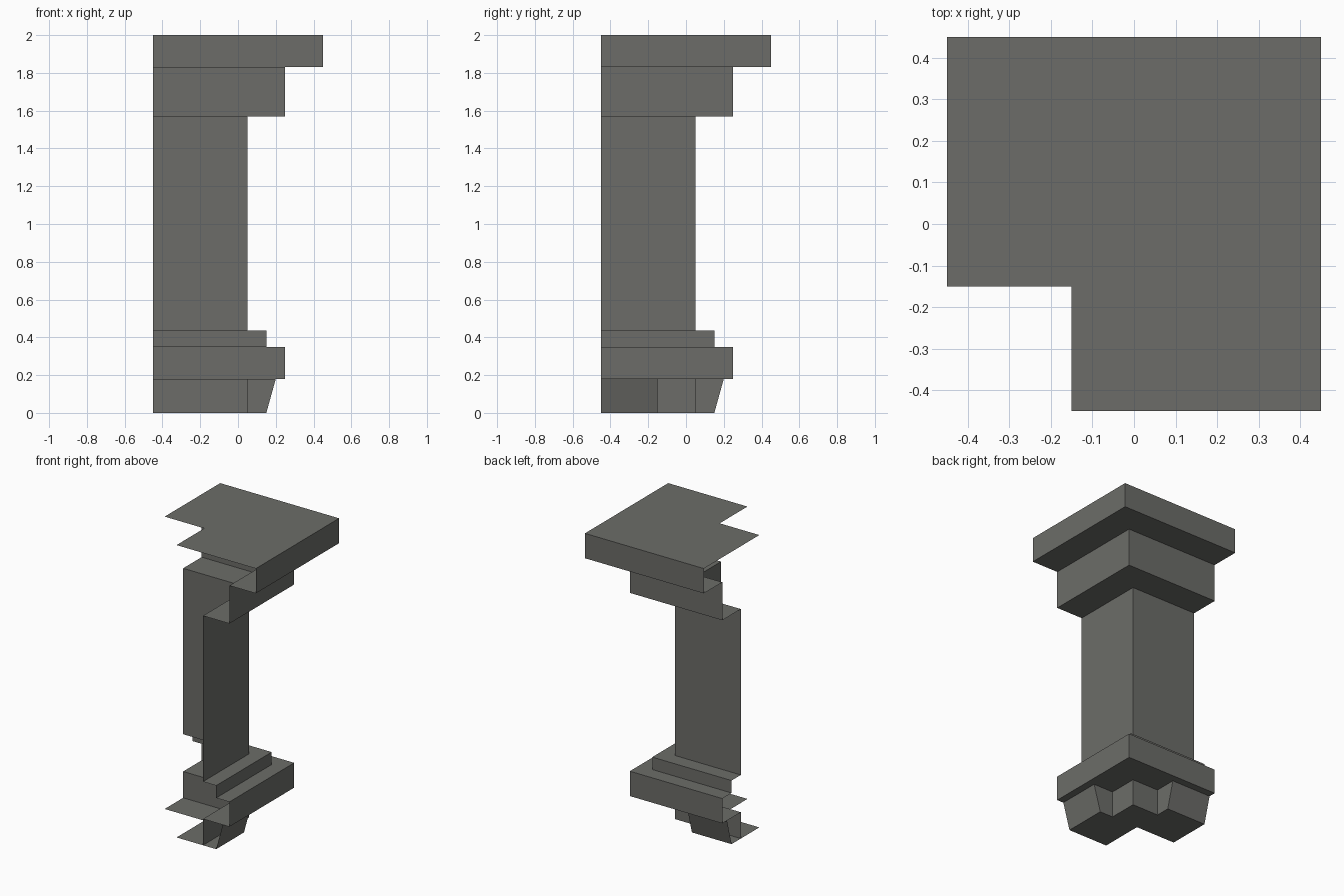
import bpy, bmesh

if "Cube" in bpy.data.objects:
    bpy.data.objects.remove(bpy.data.objects["Cube"])

stone = bpy.data.materials.new("dark grey stone")
stone.diffuse_color = (0.15, 0.152, 0.14, 1)
stone.use_nodes = True
stone.node_tree.nodes["Principled BSDF"].inputs["Base Color"].default_value = stone.diffuse_color
E = -0.45   # open ends of both wings
N = -0.15   # inner corner of the L


def make(name, polys):
    """Build an object from a list of polygons (lists of points)."""
    bm = bmesh.new()
    for p in polys:
        bm.faces.new([bm.verts.new(v) for v in p])
    bmesh.ops.remove_doubles(bm, verts=bm.verts, dist=1e-5)
    me = bpy.data.meshes.new(name)
    bm.to_mesh(me)
    bm.free()
    me.materials.append(stone)
    ob = bpy.data.objects.new(name, me)
    bpy.context.collection.objects.link(ob)
    return ob


def both_wings(polys):
    """Add the copy mirrored over the x = y diagonal."""
    return polys + [[(y, x, z) for x, y, z in reversed(p)] for p in polys]


def sweep(name, profile):
    """Run an (offset, height) profile around the outer corner, open at the ends."""
    polys = []
    for (a, z0), (b, z1) in zip(profile, profile[1:]):
        polys.append([(a, E, z0), (b, E, z1), (b, b, z1), (a, a, z0)])
    return make(name, both_wings(polys))


# Moulded outer shell, from top to bottom
sweep("cornice", [(.45, 2), (.45, 1.83), (.25, 1.83), (.25, 1.57), (.05, 1.57)])
sweep("shaft", [(.05, 1.57), (.05, .435)])
sweep("plinth", [(.05, .435), (.15, .435), (.15, .35), (.25, .35), (.25, .18), (.05, .18)])
sweep("base_wall", [(.05, .18), (.05, 0)])

# L-shaped top slab
make("top_slab", [[(E, N, 2), (N, N, 2), (N, E, 2), (.45, E, 2), (.45, .45, 2), (E, .45, 2)]])

# L-shaped underside of the base
make("base_bottom", [[(E, N, 0), (E, .05, 0), (.05, .05, 0), (.05, E, 0), (N, E, 0), (N, N, 0)]])

# Splayed feet, one on each wing
make("feet", both_wings([
    [(.15, E, 0), (.15, N, 0), (.2, N, .18), (.2, E, .18)],
    [(.05, N, 0), (.05, N, .18), (.2, N, .18), (.15, N, 0)],
    [(.05, E, 0), (.05, N, 0), (.15, N, 0), (.15, E, 0)],
]))
